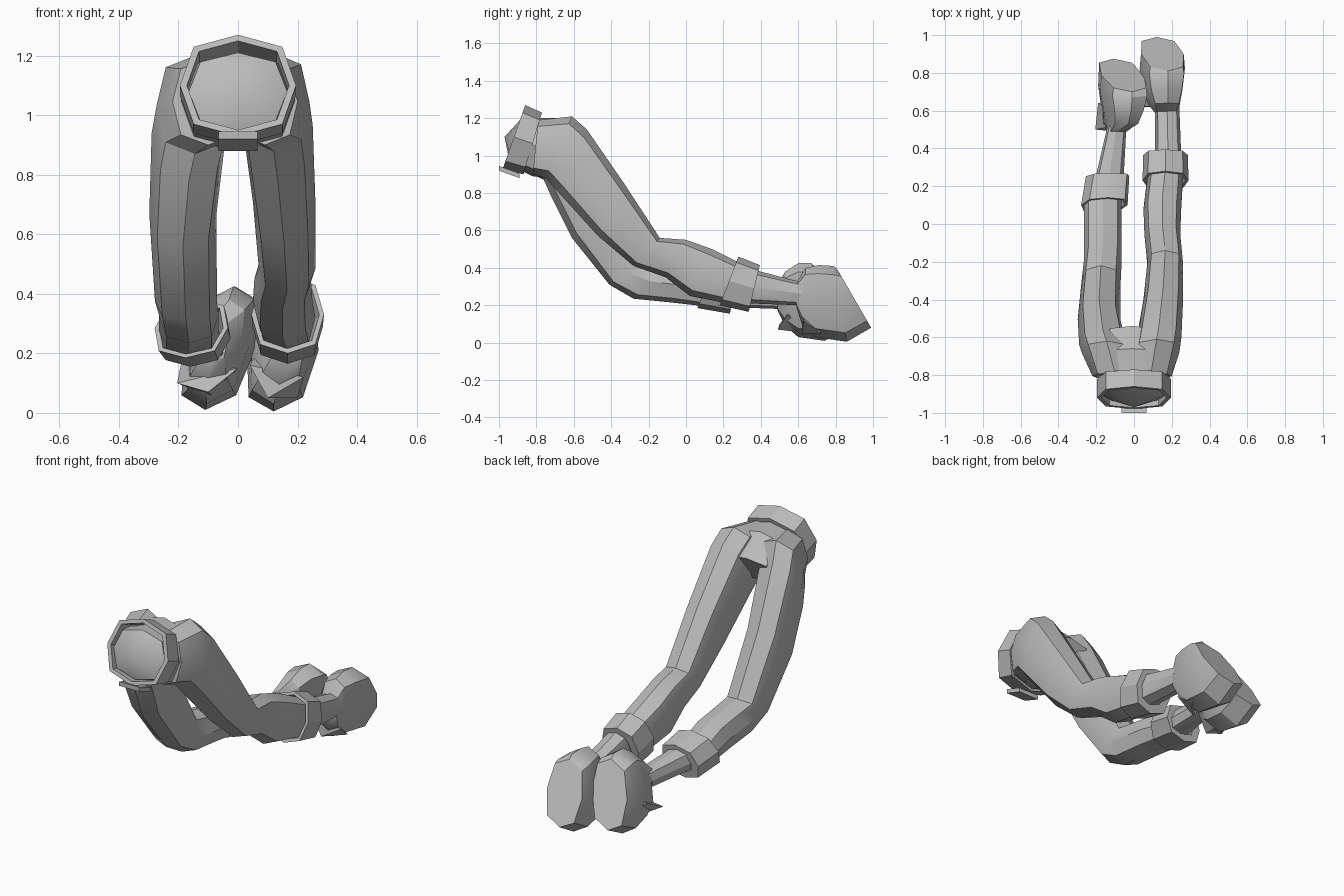
import bpy, bmesh, math
from mathutils import Vector

cube = bpy.data.objects.get("Cube")
if cube:
    bpy.data.objects.remove(cube)

grey = bpy.data.materials.new("plain grey")
grey.use_nodes = True
colour = (0.5, 0.5, 0.5, 1)
grey.diffuse_color = colour
grey.node_tree.nodes["Principled BSDF"].inputs["Base Color"].default_value = colour


def ring(top_y, top_z, low_y, low_z, x, half_width, lean=0, scale=1, sides=8):
    """Oval cross-section between an upper and a lower profile point."""
    top, low = Vector((x + lean, top_y, top_z)), Vector((x - lean, low_y, low_z))
    middle, half = (top + low) / 2, (top - low) / 2 * scale
    side = Vector((half_width * scale, 0, 0))
    points = []
    for i in range(sides):
        angle = math.tau * i / sides
        c, s = math.cos(angle), math.sin(angle)
        # fuller corners than a plain octagon
        fuller = 1.08 if i % 2 else 1
        points.append(middle + (half * c + side * s) * fuller)
    return points


def finish(name, bm, angle=30):
    bmesh.ops.recalc_face_normals(bm, faces=bm.faces)
    mesh = bpy.data.meshes.new(name)
    bm.to_mesh(mesh)
    bm.free()
    mesh.materials.append(grey)
    obj = bpy.data.objects.new(name, mesh)
    bpy.context.collection.objects.link(obj)
    bpy.ops.object.select_all(action="DESELECT")
    obj.select_set(True)
    bpy.context.view_layer.objects.active = obj
    bpy.ops.object.shade_smooth_by_angle(angle=math.radians(angle))
    return obj


def loft(name, rings, closed=False, dome=None):
    """Skin the rings; a closed loft is a hollow band, a dome caps the start."""
    bm = bmesh.new()
    loops = [[bm.verts.new(p) for p in r] for r in rings]
    pairs = list(zip(loops, loops[1:]))
    if closed:
        pairs.append((loops[-1], loops[0]))
    for a, b in pairs:
        for i in range(len(a)):
            j = (i + 1) % len(a)
            bm.faces.new((a[i], a[j], b[j], b[i]))
    if not closed:
        bm.faces.new(loops[-1])
        if dome:
            tip = bm.verts.new(dome)
            for i, v in enumerate(loops[0]):
                bm.faces.new((v, loops[0][i - 1], tip))
        else:
            bm.faces.new(loops[0])
    return finish(name, bm)


def tube(name, rows, dome=None):
    return loft(name, [ring(*row) for row in rows], dome=dome)


def band(name, front, back, front_hole, back_hole):
    """Hollow band; the holes are fractions of the outer size."""
    return loft(name, [ring(*front), ring(*back),
                       ring(*back, scale=back_hole),
                       ring(*front, scale=front_hole)], closed=True)


def wedge(name, points):
    """Small solid spanning a handful of corner points."""
    bm = bmesh.new()
    for p in points:
        bm.verts.new(p)
    bmesh.ops.convex_hull(bm, input=bm.verts)
    return finish(name, bm)


# Pelvis with a shallow domed waist
tube("pelvis", [
    (-.87, 1.21, -.94, .95, 0, .165),
    (-.76, 1.2, -.82, .89, 0, .195),
    (-.66, 1.2, -.74, .88, -.01, .215),
    (-.54, 1.09, -.64, .93, -.01, .15),
], dome=(0, -.97, 1.1))

# Belt and its buckle
band("belt", (-.86, 1.27, -.98, .93, 0, .195), (-.77, 1.23, -.87, .9, 0, .195), .88, .86)
wedge("buckle", [(x, y, z + dz) for x in (-.065, .065)
                 for y, z in ((-1, .92), (-.89, .88)) for dz in (0, .025)])

# Legs, from hip through knee to ankle
tube("left_leg", [
    (-.79, 1.19, -.82, .9, .09, .11),
    (-.61, 1.21, -.75, .88, .12, .12),
    (-.53, 1.14, -.67, .79, .133, .118),
    (-.33, .85, -.47, .57, .155, .105),
    (-.14, .56, -.28, .41, .165, .095),
    (0, .55, -.11, .35, .15, .095),
    (.14, .5, .02, .25, .15, .1),
    (.28, .43, .22, .21, .165, .095),
    (.38, .385, .34, .21, .18, .07),
    (.63, .32, .61, .2, .175, .065),
])
tube("right_leg", [
    (-.79, 1.19, -.82, .9, -.1, .12),
    (-.62, 1.2, -.76, .87, -.145, .128),
    (-.56, 1.1, -.72, .78, -.165, .125),
    (-.4, .78, -.61, .56, -.185, .113),
    (-.22, .44, -.41, .31, -.175, .104),
    (-.1, .42, -.28, .235, -.165, .1),
    (.03, .4, -.08, .215, -.165, .1),
    (.17, .34, .1, .195, -.165, .1),
    (.26, .32, .22, .19, -.13, .075),
    (.53, .29, .51, .18, -.09, .05),
])

# Ankle cuffs, narrowing onto the ankle at the back
band("left_cuff", (.28, .46, .18, .2, .167, .122), (.395, .415, .335, .165, .167, .118), .87, .6)
band("right_cuff", (.14, .385, .06, .185, -.157, .123, .02),
     (.27, .345, .235, .155, -.14, .115, .02), .87, .6)

# Feet, with soles turned back and up
tube("left_foot", [
    (.59, .32, .59, .19, .172, .062),
    (.64, .4, .62, .1, .16, .082, .02),
    (.71, .415, .69, .03, .15, .105, .03),
    (.79, .41, .86, .005, .15, .12, .03),
    (.81, .39, .99, .08, .15, .113, .03),
])
tube("right_foot", [
    (.49, .31, .49, .17, -.085, .05),
    (.53, .38, .53, .09, -.07, .08, .04),
    (.6, .425, .6, .03, -.06, .1, .045),
    (.67, .425, .74, .01, -.06, .12, .05),
    (.7, .4, .875, .08, -.06, .113, .05),
])

# Pointed flaps on the insteps
wedge("right_flap", [(-.205, .5, .1), (-.1, .49, .07), (-.19, .64, .17),
                     (0, .54, .15), (-.08, .66, .05)])
wedge("left_flap", [(.04, .62, .16), (.1, .62, .05), (.22, .63, .12),
                    (.06, .72, .2), (.2, .72, .05)])
